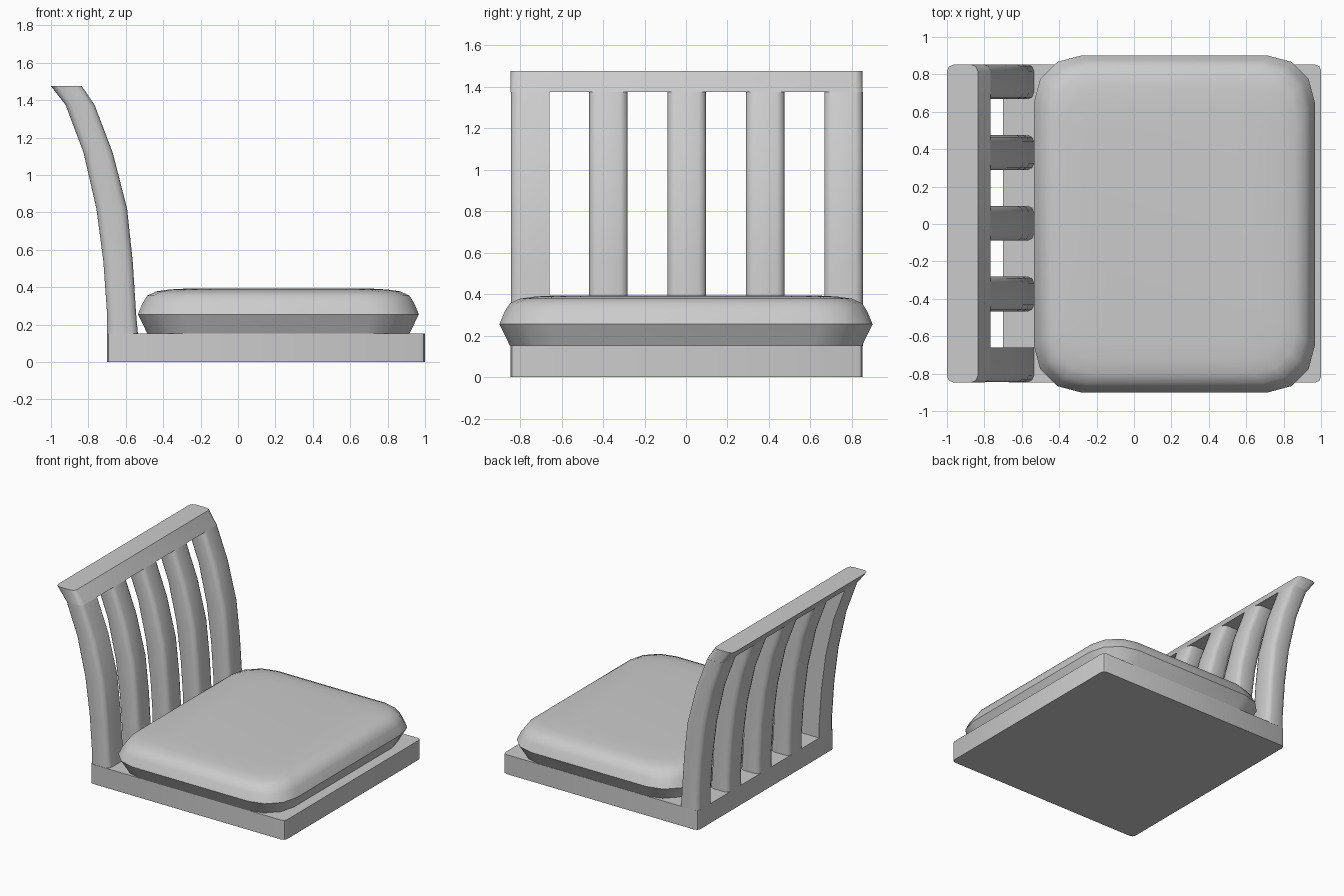
import bpy, bmesh
from math import sin, cos, pi

if "Cube" in bpy.data.objects:
    bpy.data.objects.remove(bpy.data.objects["Cube"])


def outline(x0, x1, y0, y1, rx, ry, seg=2, sharp=()):
    """Rounded rectangle, counter-clockwise; corners listed in sharp get no radius."""
    pts = []
    for i, (sx, sy) in enumerate(((1, 1), (-1, 1), (-1, -1), (1, -1))):
        cx, cy = (x1 if sx > 0 else x0), (y1 if sy > 0 else y0)
        ax, ay = (0, 0) if i in sharp else (rx, ry)
        if i in sharp:
            pts.append((cx, cy))
            continue
        for k in range(seg + 1):
            a = (i + k / seg) * pi / 2
            pts.append((cx - sx * ax + ax * cos(a), cy - sy * ay + ay * sin(a)))
    return pts


def loft(name, sections, angle=35):
    """Skin a stack of (z, outline) sections and cap both ends."""
    bm = bmesh.new()
    rings = [[bm.verts.new((x, y, z)) for x, y in pts] for z, pts in sections]
    n = len(rings[0])
    for a, b in zip(rings, rings[1:]):
        for i in range(n):
            j = (i + 1) % n
            bm.faces.new((a[i], a[j], b[j], b[i]))
    bm.faces.new(rings[0][::-1])
    bm.faces.new(rings[-1])
    mesh = bpy.data.meshes.new(name)
    bm.to_mesh(mesh)
    bm.free()
    ob = bpy.data.objects.new(name, mesh)
    bpy.context.collection.objects.link(ob)
    bpy.ops.object.select_all(action='DESELECT')
    ob.select_set(True)
    bpy.context.view_layer.objects.active = ob
    bpy.ops.object.shade_smooth_by_angle(angle=angle * pi / 180)
    return ob


# Backward-curving side profile: z, rear x, front x
PROFILE = [(0.15, -0.70, -0.535), (0.26, -0.70, -0.545), (0.54, -0.72, -0.563),
           (0.82, -0.757, -0.593), (1.12, -0.826, -0.67), (1.375, -0.922, -0.767),
           (1.475, -1.0, -0.835)]


def curved_bar(name, y0, y1, rows, sharp=()):
    return loft(name, [(z, outline(xa, xb, y0, y1, 0.035, 0.035, 2, sharp))
                       for z, xa, xb in rows], 50)


# Base board
board = outline(-0.70, 1.0, -0.847, 0.852, 0.03, 0.03)
loft("base", [(0, board), (0.153, board)])

# Upright slats; the first one has square inner edges
for i in range(5):
    yc = -0.752 + i * 0.378
    curved_bar(f"back_slat_{i + 1}", yc - 0.093, yc + 0.093, PROFILE[:-1],
               (0, 1) if i == 0 else ())

# Top rail
curved_bar("top_rail", -0.847, 0.852, PROFILE[-2:])

# Cushion: z and inset of each layer
layers = [(0.153, 0.05), (0.255, 0.0), (0.315, 0.025), (0.355, 0.05),
          (0.378, 0.10), (0.388, 0.17), (0.394, 0.28)]
sections = []
for z, d in layers:
    r = 0.25 - d * 0.3
    sections.append((z, outline(-0.535 + d, 0.967 - d, -0.9 + d, 0.9 - d, r, r, 3)))
loft("cushion", sections, 42)
